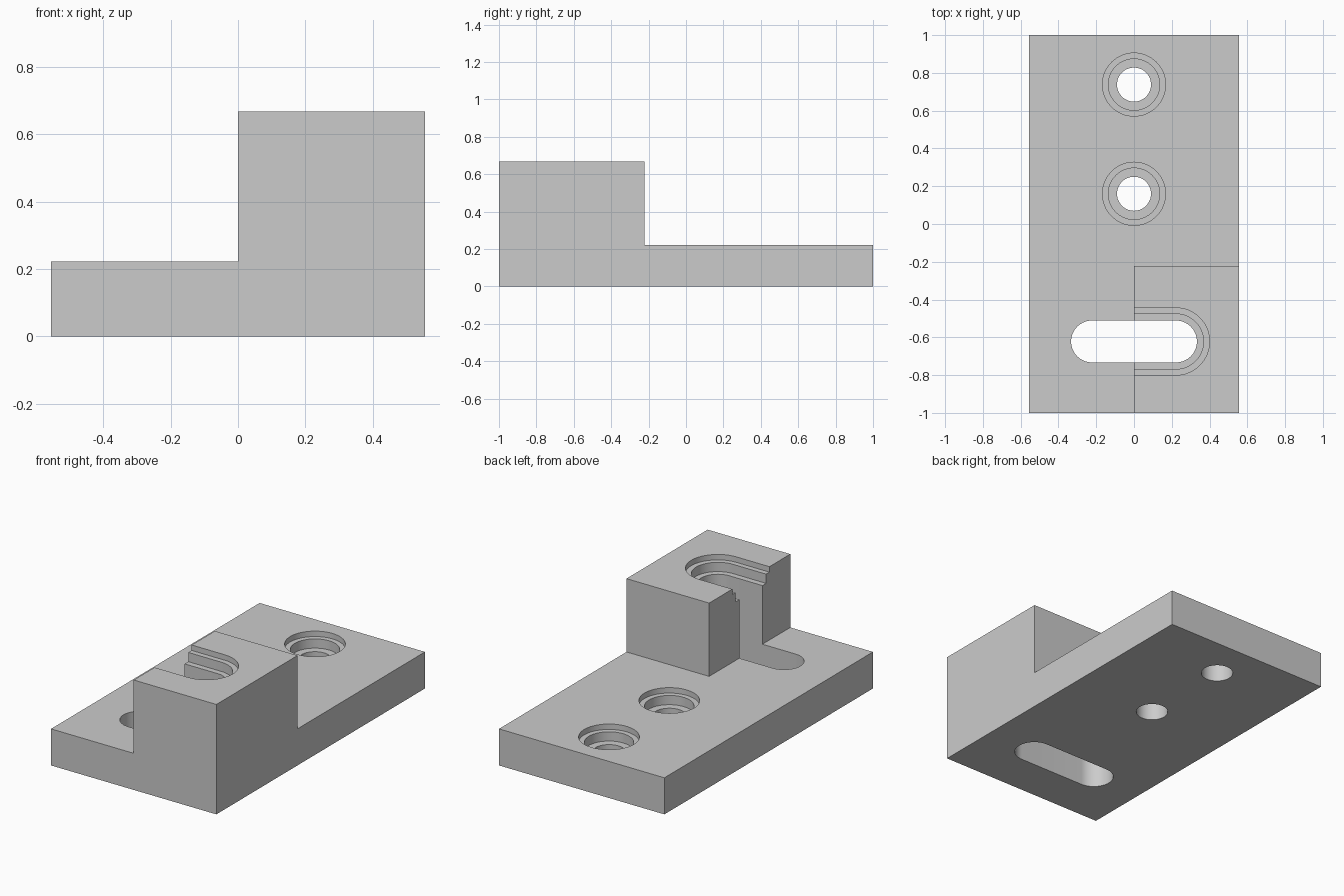
import bpy, bmesh
from math import pi, cos, sin

cube = bpy.data.objects.get("Cube")
if cube:
    bpy.data.objects.remove(cube, do_unlink=True)

HALF_W, BASE_H, TOP_H, BLOCK_Y = 0.555, 0.222, 0.667, -0.222
LEDGE, SEAT = 0.033, 0.089      # depths of the two counterbore steps

grey = bpy.data.materials.new("plain grey")
grey.use_nodes = True
colour = (0.6, 0.6, 0.6, 1)
grey.diffuse_color = colour
grey.node_tree.nodes["Principled BSDF"].inputs["Base Color"].default_value = colour


def add_object(name, bm):
    bmesh.ops.recalc_face_normals(bm, faces=bm.faces)
    mesh = bpy.data.meshes.new(name)
    bm.to_mesh(mesh)
    bm.free()
    mesh.materials.append(grey)
    obj = bpy.data.objects.new(name, mesh)
    bpy.context.collection.objects.link(obj)
    return obj


def extrude_up(bm, faces, height):
    new = bmesh.ops.extrude_face_region(bm, geom=faces)["geom"]
    verts = [g for g in new if isinstance(g, bmesh.types.BMVert)]
    bmesh.ops.translate(bm, verts=verts, vec=(0, 0, height))
    bmesh.ops.delete(bm, geom=[f for f in faces if f.is_valid and f.calc_center_median().z > 0.01],
                     context="FACES_ONLY")
    return [g for g in new if isinstance(g, bmesh.types.BMFace)]


# Base plate with the corner block raised from one quarter
bm = bmesh.new()
grid = [[bm.verts.new((x, y, 0)) for y in (-1, BLOCK_Y, 1)] for x in (-HALF_W, 0, HALF_W)]
floor = [bm.faces.new((grid[i][j], grid[i + 1][j], grid[i + 1][j + 1], grid[i][j + 1]))
         for i in (0, 1) for j in (0, 1)]
top = extrude_up(bm, floor, BASE_H)
corner = [f for f in top if f.calc_center_median().x > 0 and f.calc_center_median().y < BLOCK_Y]
extrude_up(bm, corner, TOP_H - BASE_H)
bmesh.ops.recalc_face_normals(bm, faces=bm.faces)
bmesh.ops.dissolve_limit(bm, angle_limit=0.01, verts=bm.verts, edges=bm.edges)
bracket = add_object("stepped_bracket", bm)


def cut(y, radius, half_span, bottom, steps=32):
    """Cut a round hole, or a slot when half_span is above zero."""
    bm = bmesh.new()
    ring = []
    for side in (1, -1):
        for i in range(steps + (1 if half_span else 0)):
            a = -pi / 2 + pi * i / steps
            ring.append(bm.verts.new((side * (half_span + radius * cos(a)),
                                      y + side * radius * sin(a), bottom)))
    face = bm.faces.new(ring)
    new = bmesh.ops.extrude_face_region(bm, geom=[face])["geom"]
    bmesh.ops.translate(bm, verts=[g for g in new if isinstance(g, bmesh.types.BMVert)],
                        vec=(0, 0, 1))
    cutter = add_object("hole_cutter", bm)
    cutter.hide_render = True
    mod = bracket.modifiers.new("hole", "BOOLEAN")
    mod.operation, mod.solver, mod.object = "DIFFERENCE", "EXACT", cutter
    bpy.context.view_layer.objects.active = bracket
    bpy.ops.object.modifier_apply(modifier=mod.name)
    bpy.data.objects.remove(cutter, do_unlink=True)


# Two stepped screw holes and the stepped slot: y, half span, top, radii
for y, span, surface, radii in ((0.738, 0, BASE_H, (0.167, 0.136, 0.09)),
                                (0.16, 0, BASE_H, (0.167, 0.136, 0.09)),
                                (-0.622, 0.222, TOP_H, (0.178, 0.146, 0.111))):
    for radius, bottom in zip(radii, (surface - LEDGE, surface - SEAT, -0.1)):
        cut(y, radius, span, bottom)

# Smooth hole walls, sharp rims
bpy.ops.object.select_all(action="DESELECT")
bracket.select_set(True)
bpy.context.view_layer.objects.active = bracket
bpy.ops.object.shade_smooth_by_angle()
